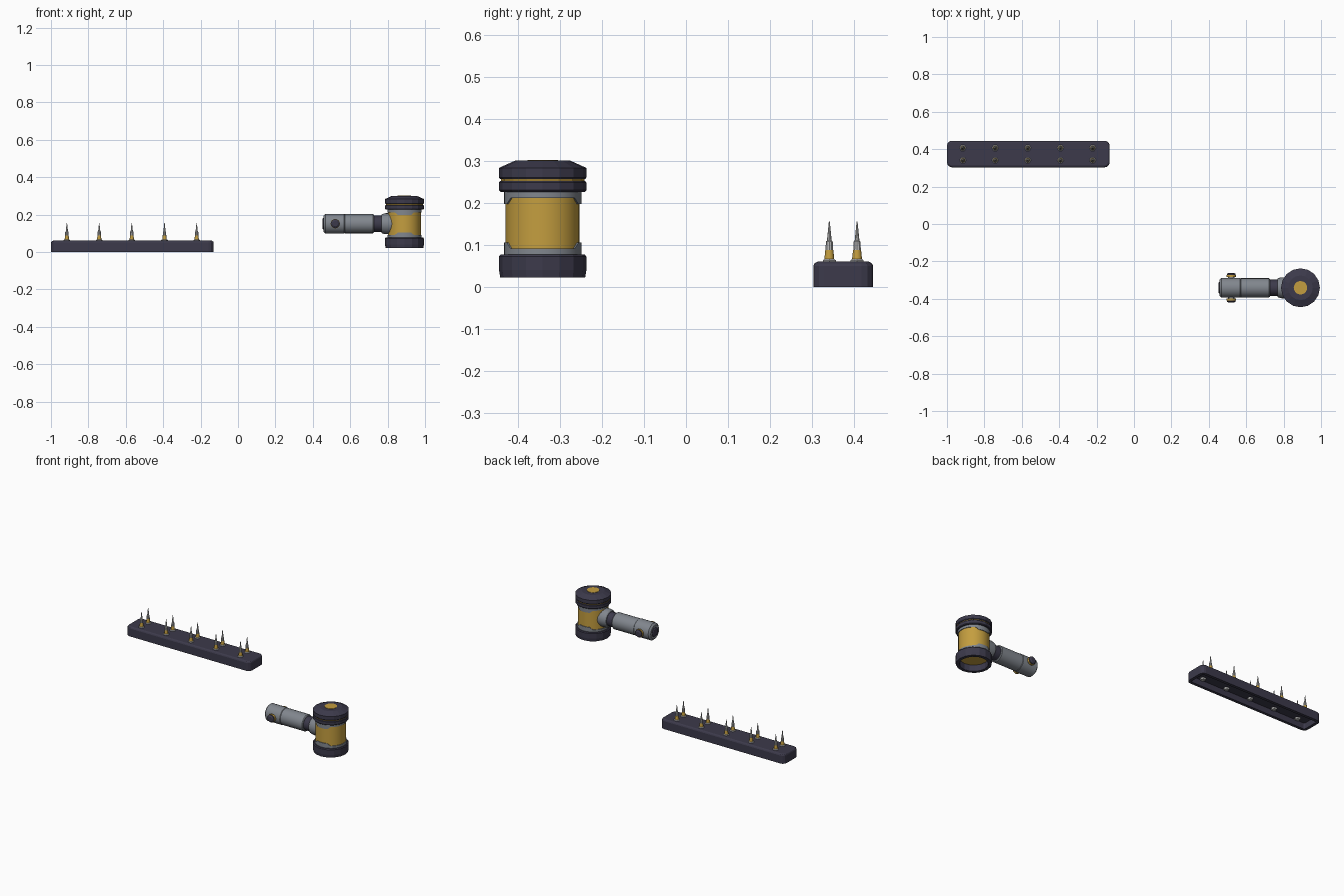
import bpy, bmesh, math
from mathutils import Matrix, Vector

if "Cube" in bpy.data.objects:
    bpy.data.objects.remove(bpy.data.objects["Cube"])


def mat(name, rgb):
    m = bpy.data.materials.new(name)
    m.diffuse_color = (*rgb, 1)
    m.use_nodes = True
    m.node_tree.nodes["Principled BSDF"].inputs["Base Color"].default_value = m.diffuse_color
    return m


DARK = mat("dark", (0.045, 0.042, 0.07))
GOLD = mat("gold", (0.55, 0.34, 0.05))
GREY = mat("steel", (0.22, 0.24, 0.27))
LIGHT = mat("bright_steel", (0.5, 0.5, 0.5))


def finish(bm, name, material, smooth=False):
    bmesh.ops.recalc_face_normals(bm, faces=bm.faces[:])
    me = bpy.data.meshes.new(name)
    bm.to_mesh(me)
    bm.free()
    ob = bpy.data.objects.new(name, me)
    bpy.context.collection.objects.link(ob)
    me.materials.append(material)
    if smooth:
        bpy.ops.object.select_all(action='DESELECT')
        ob.select_set(True)
        bpy.context.view_layer.objects.active = ob
        bpy.ops.object.shade_smooth_by_angle(angle=math.radians(32))
    return ob


def lathe(name, profile, loc, material, n=16, axis='Z', smooth=False, closed=False, lower=None):
    """Spin (radius, height) points round an axis; 'closed' joins last ring to first."""
    bm = bmesh.new()
    rings = []
    for k, (r, h) in enumerate(profile):
        ring = []
        for i in range(n):
            a = math.tau * i / n
            z = h + (lower(a) if lower and k in (0, len(profile) - 1) else 0)
            ring.append(bm.verts.new((r * math.cos(a), r * math.sin(a), z)))
        rings.append(ring)
    pairs = list(zip(rings, rings[1:])) + ([(rings[-1], rings[0])] if closed else [])
    for a, b in pairs:
        for i in range(n):
            j = (i + 1) % n
            bm.faces.new((a[i], a[j], b[j], b[i]))
    if not closed:
        bm.faces.new(rings[0])
        bm.faces.new(rings[-1])
    turn = {'Z': Matrix(), 'X': Matrix.Rotation(math.pi / 2, 4, 'Y'),
            'Y': Matrix.Rotation(-math.pi / 2, 4, 'X')}[axis]
    bm.transform(Matrix.Translation(Vector(loc)) @ turn)
    return finish(bm, name, material, smooth)


# Spike strip base: rounded-corner tray, hollow underneath
CX, CY = -0.565, 0.374


def outline(bm, inset, z):
    hx, hy, r = 0.435 - inset, 0.071 - inset, max(0.027 - inset, 0.008)
    pts = []
    for q, (sx, sy) in enumerate(((1, 1), (-1, 1), (-1, -1), (1, -1))):
        for s in range(4):
            a = math.pi / 2 * (q + s / 3)
            pts.append(bm.verts.new((CX + sx * (hx - r) + r * math.cos(a),
                                     CY + sy * (hy - r) + r * math.sin(a), z)))
    return pts


bm = bmesh.new()
loops = [outline(bm, i, z) for i, z in
         ((0.018, 0.038), (0.018, 0), (0, 0), (0, 0.05), (0.003, 0.056), (0.010, 0.06))]
for a, b in zip(loops, loops[1:]):
    for i in range(len(a)):
        j = (i + 1) % len(a)
        bm.faces.new((a[i], a[j], b[j], b[i]))
bm.faces.new(loops[0])
bm.faces.new(loops[-1])
finish(bm, "strip_base", DARK)

# Ten spikes with washers above and nuts below
for x in (-0.915, -0.742, -0.568, -0.393, -0.221):
    for y in (0.341, 0.407):
        lathe("spike_washer", [(0.018, 0.058), (0.018, 0.063), (0.014, 0.066)], (x, y, 0), LIGHT, 6)
        lathe("spike_socket", [(0.012, 0.064), (0.0095, 0.088)], (x, y, 0), GOLD, 12, smooth=True)
        lathe("spike_point", [(0.0095, 0.088), (0.0085, 0.108), (0.006, 0.11), (0.0012, 0.155)],
              (x, y, 0), LIGHT, 10, smooth=True)
        lathe("spike_nut", [(0.015, 0.028), (0.017, 0.031), (0.017, 0.04)], (x, y, 0), LIGHT, 6)

# Hammer head
H = (0.89, -0.341, 0)
lathe("head_barrel", [(0.088, 0.062), (0.088, 0.24)], H, GOLD, 32, smooth=True)
lathe("lower_cap", [(0.082, 0.022), (0.101, 0.022), (0.104, 0.04), (0.104, 0.072),
                    (0.1, 0.077), (0.082, 0.077)], H, DARK, 16, closed=True)


def tab(sign):
    # collar edge steps down at the front and back, stays high on the sides
    return lambda a: sign * 0.014 if abs(math.sin(a)) > 0.86 else 0


lathe("upper_collar", [(0.084, 0.211), (0.084, 0.228), (0.092, 0.228), (0.092, 0.211)],
      H, GREY, 32, closed=True, smooth=True, lower=tab(-1))
lathe("lower_collar", [(0.084, 0.091), (0.084, 0.075), (0.092, 0.075), (0.092, 0.091)],
      H, GREY, 32, closed=True, smooth=True, lower=tab(1))
lathe("upper_cap_ring", [(0.1, 0.226), (0.104, 0.23), (0.104, 0.248), (0.101, 0.252)], H, DARK, 16)
lathe("upper_gold_band", [(0.099, 0.25), (0.099, 0.258)], H, GOLD, 16)
lathe("upper_cap", [(0.101, 0.256), (0.104, 0.26), (0.104, 0.283), (0.066, 0.3)], H, DARK, 16)
lathe("top_disc", [(0.036, 0.298), (0.036, 0.302)], H, GOLD, 20)

# Handle along x
P = (0, -0.341, 0.151)
lathe("handle_end_cap", [(0.024, 0.451), (0.03, 0.455), (0.03, 0.466)], P, DARK, 16, 'X')
lathe("handle_end", [(0.042, 0.457), (0.053, 0.467), (0.053, 0.568), (0.05, 0.572)],
      P, GREY, 24, 'X', True)
lathe("handle_grip", [(0.051, 0.571), (0.051, 0.722), (0.047, 0.727)], P, GREY, 24, 'X', True)
lathe("handle_neck", [(0.043, 0.725), (0.043, 0.768)], P, DARK, 24, 'X', True)
lathe("handle_socket", [(0.047, 0.766), (0.052, 0.771), (0.056, 0.79), (0.056, 0.84)],
      P, GREY, 24, 'X', True)

# Cross pin through the handle end
for s, side in ((1, "back"), (-1, "front")):
    def pin(name, r, a, b, m):
        lathe(side + name, [(r, s * a), (r, s * b)], (0.52, P[1], P[2]), m, 16, 'Y', True)
    pin("_pin_collar", 0.018, 0.03, 0.06, GREY)
    pin("_pin_gold", 0.025, 0.058, 0.069, GOLD)
    lathe(side + "_pin_cap", [(0.023, s * 0.068), (0.023, s * 0.074), (0.014, s * 0.08)],
          (0.52, P[1], P[2]), DARK, 16, 'Y')
